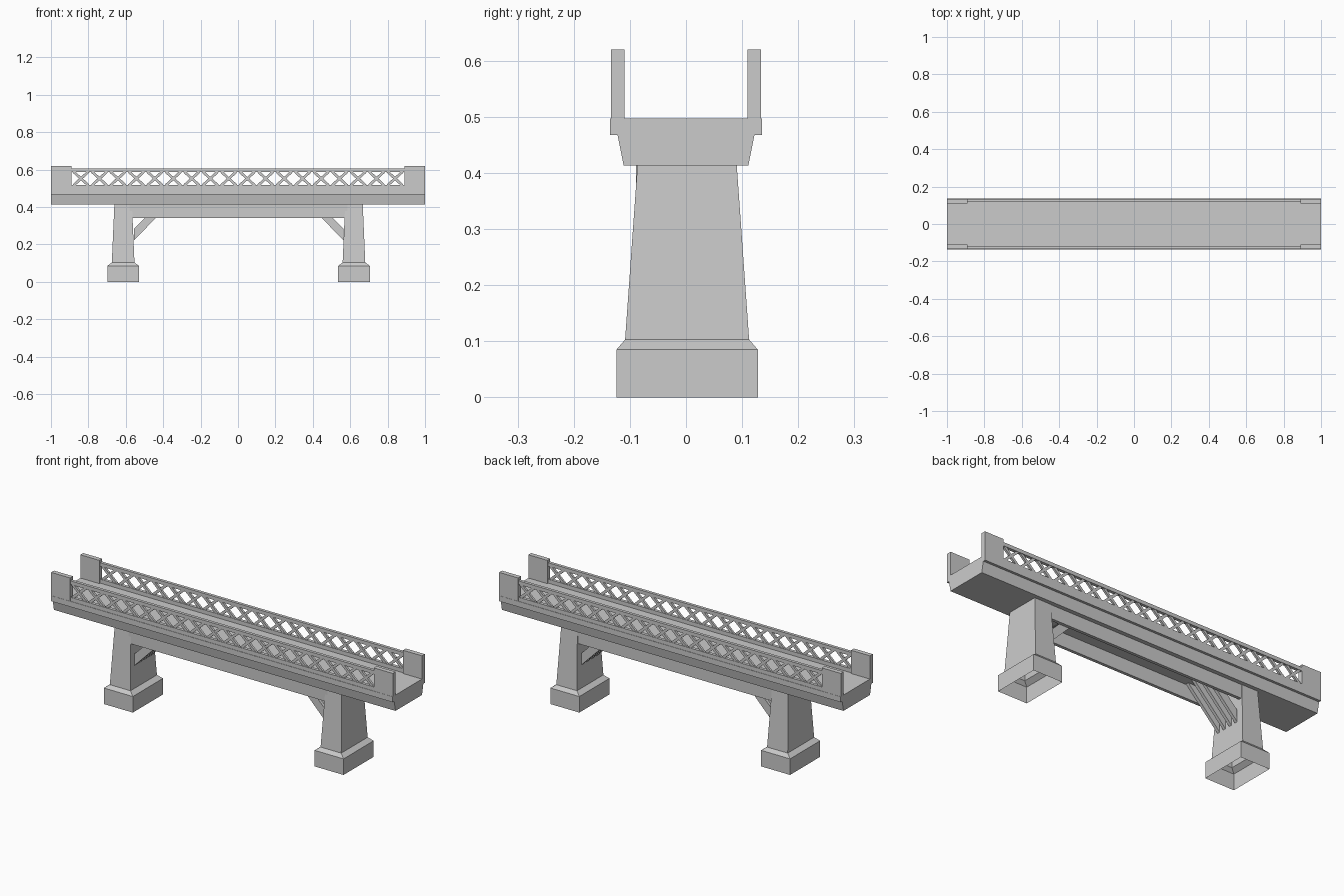
import bpy, bmesh
from mathutils import Matrix, Vector

if "Cube" in bpy.data.objects:
    bpy.data.objects.remove(bpy.data.objects["Cube"])


def new_object(name, bm):
    bmesh.ops.recalc_face_normals(bm, faces=bm.faces)
    mesh = bpy.data.meshes.new(name)
    bm.to_mesh(mesh)
    bm.free()
    obj = bpy.data.objects.new(name, mesh)
    bpy.context.collection.objects.link(obj)
    return obj


def add_box(bm, x0, x1, y0, y1, z0, z1, rot=None):
    centre = Vector(((x0 + x1) / 2, (y0 + y1) / 2, (z0 + z1) / 2))
    size = Matrix.Diagonal((x1 - x0, y1 - y0, z1 - z0, 1))
    m = Matrix.Translation(centre) @ (rot or Matrix()) @ size
    bmesh.ops.create_cube(bm, size=1, matrix=m)


def add_prism(bm, points, direction):
    face = bm.faces.new([bm.verts.new(p) for p in points])
    out = bmesh.ops.extrude_face_region(bm, geom=[face], use_keep_orig=True)
    moved = [g for g in out["geom"] if isinstance(g, bmesh.types.BMVert)]
    bmesh.ops.translate(bm, verts=moved, vec=direction)


# Deck: lipped cross-section swept along the span
half = [(0.111, 0.413), (0.122, 0.468), (0.135, 0.468), (0.135, 0.497)]
section = half + [(-y, z) for y, z in reversed(half)]
bm = bmesh.new()
add_prism(bm, [(-1, y, z) for y, z in section], (2, 0, 0))
new_object("deck", bm)

# Piers: tapered shafts on chamfered footings, open underneath
rings = [(0.085, 0.126, 0), (0.085, 0.126, 0.085),
         (0.0605, 0.1105, 0.103), (0.047, 0.0885, 0.413)]
for side, px in (("left", -0.614), ("right", 0.62)):
    bm = bmesh.new()
    loops = [[bm.verts.new((px + sx * hx, 0.002 + sy * hy, z))
              for sx, sy in ((-1, -1), (1, -1), (1, 1), (-1, 1))]
             for hx, hy, z in rings]
    for a, b in zip(loops, loops[1:]):
        for i in range(4):
            j = (i + 1) % 4
            bm.faces.new((a[i], a[j], b[j], b[i]))
    bm.faces.new(loops[-1])
    new_object(side + "_pier", bm)

# Diagonal braces from the piers up to the deck underside
for side, s in (("left", -1), ("right", 1)):
    bm = bmesh.new()
    outline = [(0.56, 0.222), (0.373, 0.413), (0.431, 0.413), (0.56, 0.284)]
    for y in (-0.062, -0.021, 0.021, 0.062):
        add_prism(bm, [(s * x + 0.004, y - 0.008, z) for x, z in outline],
                  (0, 0.016, 0))
    new_object(side + "_braces", bm)

CELLS, X_END = 18, 0.889
step = 2 * X_END / CELLS
for side, s in (("front", -1), ("back", 1)):
    # Side beam between the piers
    bm = bmesh.new()
    add_box(bm, -0.58, 0.586, s * 0.081 - 0.008, s * 0.081 + 0.008, 0.341, 0.413)
    new_object(side + "_beam", bm)

    # End posts
    bm = bmesh.new()
    for x in (-1, X_END):
        add_box(bm, x, x + 0.111, s * 0.122 - 0.012, s * 0.122 + 0.012, 0.497, 0.62)
    new_object(side + "_posts", bm)

    # Top and bottom rails
    bm = bmesh.new()
    for z0, z1 in ((0.497, 0.518), (0.586, 0.605)):
        add_box(bm, -X_END, X_END, s * 0.125 - 0.008, s * 0.125 + 0.008, z0, z1)
    new_object(side + "_rails", bm)

    # Crossed lattice bars
    bm = bmesh.new()
    for i in range(CELLS):
        cx = -X_END + (i + 0.5) * step
        for k, angle in enumerate((0.74, -0.74)):
            t = 0.006 - 0.0005 * k
            add_box(bm, cx - 0.054, cx + 0.054, s * 0.125 - t, s * 0.125 + t,
                    0.545, 0.559, Matrix.Rotation(angle, 4, 'Y'))
    new_object(side + "_lattice", bm)
